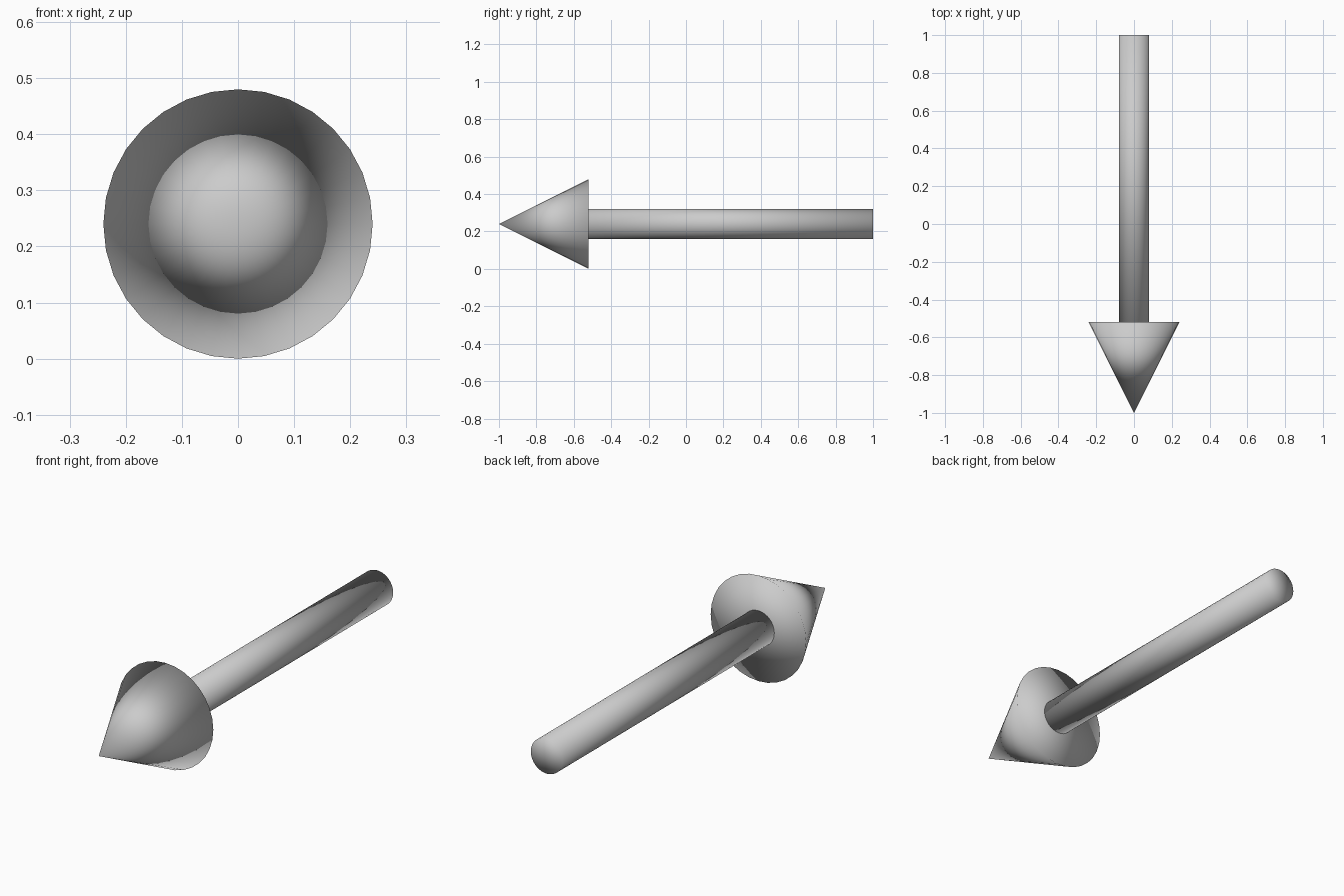
import bpy, bmesh
from math import pi
from mathutils import Matrix

if "Cube" in bpy.data.objects:
    bpy.data.objects.remove(bpy.data.objects["Cube"])

SIDES = 32
AXIS_Z = 0.24


def tapered_part(name, r_back, r_front, y_front, y_back):
    """Round part along y with triangle-fan ends; r_front = 0 gives a point."""
    bm = bmesh.new()
    bmesh.ops.create_cone(
        bm, cap_ends=True, cap_tris=True, segments=SIDES,
        radius1=r_back, radius2=r_front, depth=y_back - y_front,
        matrix=Matrix.Translation((0, (y_front + y_back) / 2, AXIS_Z))
        @ Matrix.Rotation(pi / 2, 4, 'X'))
    bmesh.ops.remove_doubles(bm, verts=bm.verts, dist=1e-5)
    bmesh.ops.recalc_face_normals(bm, faces=bm.faces)
    # The whole surface is smooth, rims included
    for f in bm.faces:
        f.smooth = True
    mesh = bpy.data.meshes.new(name)
    bm.to_mesh(mesh)
    bm.free()
    obj = bpy.data.objects.new(name, mesh)
    bpy.context.collection.objects.link(obj)
    return obj


# Pointed head facing the front
tapered_part("arrow_head", 0.24, 0.0, -1.0, -0.52)
# Straight shaft running to the back
tapered_part("arrow_shaft", 0.08, 0.08, -0.52, 1.0)
